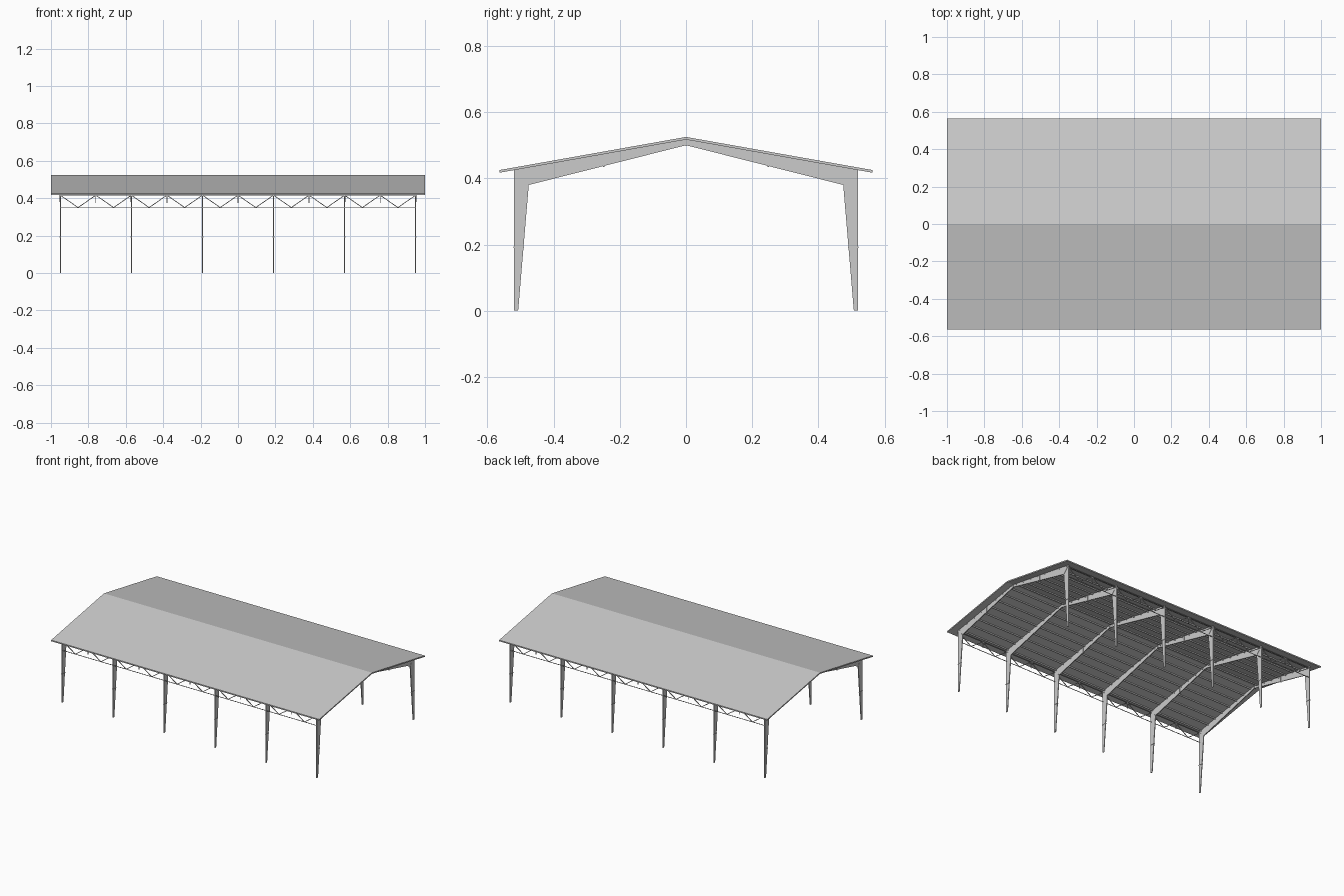
import bpy, bmesh, math
from mathutils import Vector

if "Cube" in bpy.data.objects:
    bpy.data.objects.remove(bpy.data.objects["Cube"])

def material(name, v):
    m = bpy.data.materials.new(name)
    m.diffuse_color = (v, v, v, 1)
    m.use_nodes = True
    m.node_tree.nodes["Principled BSDF"].inputs["Base Color"].default_value = m.diffuse_color
    return m

STEEL = material("light grey steel", 0.6)
SHEET = material("grey roof sheet", 0.6)

HALF_Y, RIDGE, SLOPE, SKIN = 0.563, 0.525, 0.1776, 0.008
FRAMES = [-0.95 + 0.38 * i for i in range(6)]
FRAME_T = 0.005

def under(y):
    """Height of the roof underside at y."""
    return RIDGE - SKIN - SLOPE * abs(y)

def finish(bm, name, mat):
    bmesh.ops.recalc_face_normals(bm, faces=bm.faces)
    me = bpy.data.meshes.new(name)
    bm.to_mesh(me)
    bm.free()
    me.materials.append(mat)
    ob = bpy.data.objects.new(name, me)
    bpy.context.collection.objects.link(ob)
    return ob

def extrude_profile(bm, pts, x, width):
    """Closed (y, z) outline extruded along x, centred on x."""
    a = [bm.verts.new((x - width / 2, y, z)) for y, z in pts]
    b = [bm.verts.new((x + width / 2, y, z)) for y, z in pts]
    bm.faces.new(a)
    bm.faces.new(b[::-1])
    for i in range(len(pts)):
        j = (i + 1) % len(pts)
        bm.faces.new((a[i], a[j], b[j], b[i]))

def bar(bm, p, q, t):
    """Square bar lying in an xz plane between two points."""
    p, q = Vector(p), Vector(q)
    d = (q - p).normalized()
    side = Vector((0, t / 2, 0))
    up = d.cross(Vector((0, 1, 0))).normalized() * t / 2
    ring = [side + up, side - up, -side - up, -side + up]
    a = [bm.verts.new(p + r) for r in ring]
    b = [bm.verts.new(q + r) for r in ring]
    bm.faces.new(a)
    bm.faces.new(b[::-1])
    for i in range(4):
        j = (i + 1) % 4
        bm.faces.new((a[i], a[j], b[j], b[i]))

# Gabled roof sheet
bm = bmesh.new()
eave = RIDGE - SLOPE * HALF_Y
extrude_profile(bm, [(-HALF_Y, eave), (0, RIDGE), (HALF_Y, eave),
                     (HALF_Y, eave - SKIN), (0, RIDGE - SKIN), (-HALF_Y, eave - SKIN)], 0, 2.0)
finish(bm, "roof", SHEET)

# Tapered portal frames: columns, knees and rafters in one outline
half = [(0.52, 0), (0.52, under(0.52)), (0, under(0))]
inner = [(0, 0.50), (0.475, 0.38), (0.507, 0)]
for n, x in enumerate(FRAMES):
    bm = bmesh.new()
    for s in (1, -1):
        extrude_profile(bm, [(s * y, z) for y, z in half + inner], x, FRAME_T)
    # remove the hidden faces where the halves meet
    bmesh.ops.delete(bm, geom=[f for f in bm.faces
                               if all(abs(v.co.y) < 1e-5 for v in f.verts)], context='FACES_ONLY')
    bmesh.ops.remove_doubles(bm, verts=bm.verts, dist=1e-5)
    finish(bm, f"portal_frame_{n + 1}", STEEL)

# Splice plates on columns, rafters and apex
bm = bmesh.new()
for x in FRAMES:
    for s in (1, -1):
        extrude_profile(bm, [(s * 0.489, 0.190), (s * 0.521, 0.190),
                             (s * 0.521, 0.194), (s * 0.489, 0.194)], x, 0.009)
        extrude_profile(bm, [(s * 0.246, 0.434), (s * 0.250, 0.434),
                             (s * 0.250, under(0.25)), (s * 0.246, under(0.25))], x, 0.009)
        # diagonal knee stiffener
        extrude_profile(bm, [(s * 0.475, 0.381), (s * 0.478, 0.379),
                             (s * 0.520, 0.421), (s * 0.517, 0.424)], x, 0.007)
    extrude_profile(bm, [(-0.002, 0.498), (0.002, 0.498),
                         (0.002, under(0.002)), (-0.002, under(0.002))], x, 0.009)
finish(bm, "splice_plates", STEEL)

# Purlins running along the underside of both slopes
bm = bmesh.new()
for s in (1, -1):
    for k in range(8):
        y = 0.03 + 0.067 * k
        z = under(y)
        extrude_profile(bm, [(s * (y - 0.0015), z + 0.001), (s * (y + 0.0015), z + 0.001),
                             (s * (y + 0.0015), z - 0.008), (s * (y - 0.0015), z - 0.008)], 0, 1.91)
finish(bm, "purlins", STEEL)

# Eave trusses: chords, zigzag webs and short hangers on both long sides
TOP, LOW, T = 0.416, 0.350, 0.004
for s, name in ((-1, "front_truss"), (1, "back_truss")):
    y = s * 0.513
    bm = bmesh.new()
    bar(bm, (FRAMES[0], y, TOP), (FRAMES[-1], y, TOP), T)
    bar(bm, (FRAMES[0], y, LOW), (FRAMES[-1], y, LOW), 0.003)
    for x in FRAMES[:-1]:
        for k in range(4):
            z0, z1 = (TOP, LOW) if k % 2 == 0 else (LOW, TOP)
            bar(bm, (x + 0.095 * k, y, z0), (x + 0.095 * (k + 1), y, z1), T)
        bar(bm, (x + 0.19, y, TOP), (x + 0.19, y, 0.375), T)
    finish(bm, name, STEEL)
